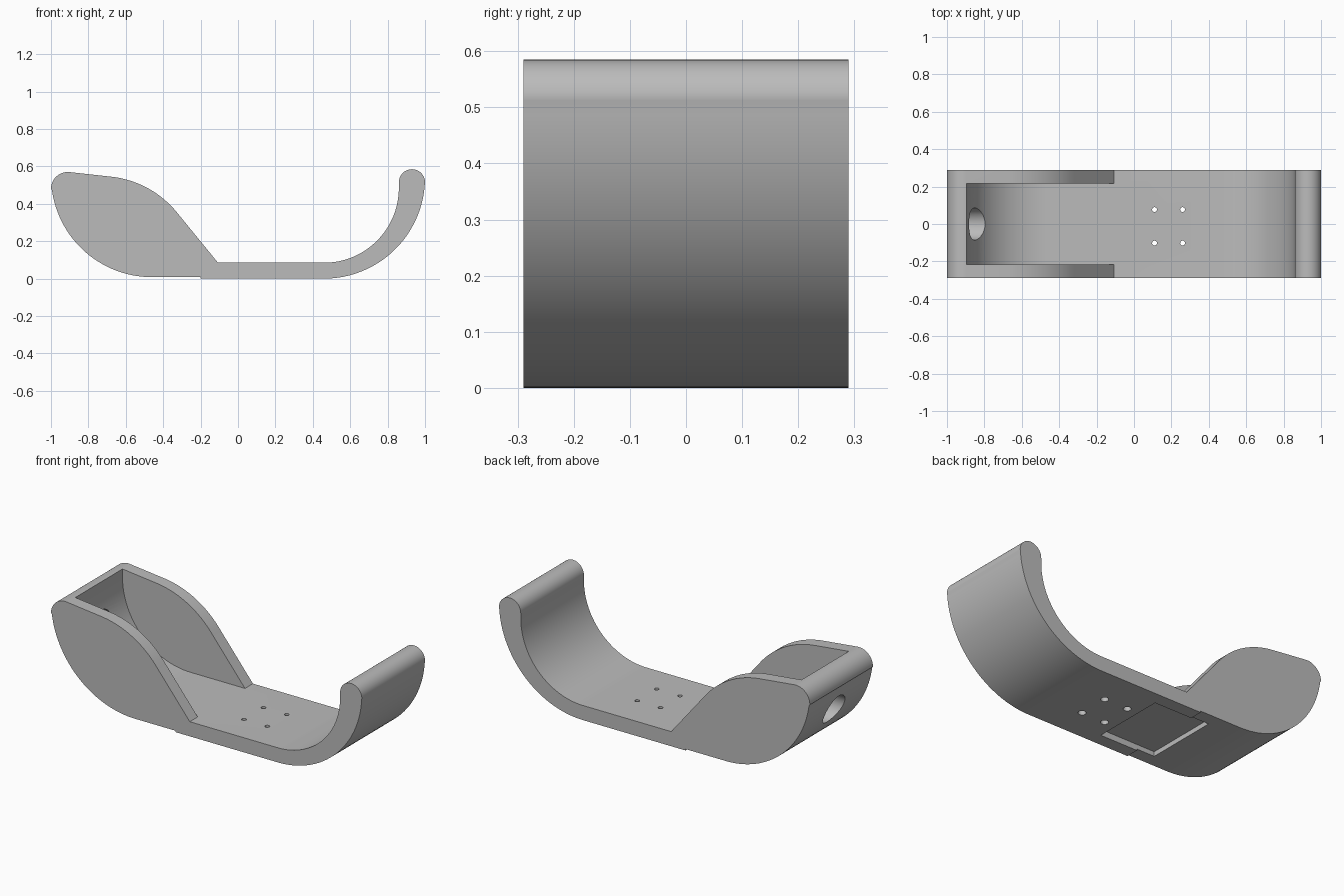
import bpy
import bmesh
from math import cos, sin, radians, pi

cube = bpy.data.objects.get("Cube")
if cube:
    bpy.data.objects.remove(cube, do_unlink=True)

HALF_WIDTH = 0.29

grey = bpy.data.materials.new("plain grey")
grey.use_nodes = True
COLOUR = (0.5, 0.5, 0.5, 1)
grey.diffuse_color = COLOUR
grey.node_tree.nodes["Principled BSDF"].inputs["Base Color"].default_value = COLOUR


def arc(cx, cz, r, start, end, steps=24):
    """Points on an arc in the xz plane, angles in degrees."""
    angles = [radians(start + (end - start) * i / steps) for i in range(steps + 1)]
    return [(cx + r * cos(a), cz + r * sin(a)) for a in angles]


def finish(name, bm):
    bmesh.ops.recalc_face_normals(bm, faces=bm.faces)
    mesh = bpy.data.meshes.new(name)
    bm.to_mesh(mesh)
    bm.free()
    mesh.materials.append(grey)
    obj = bpy.data.objects.new(name, mesh)
    bpy.context.collection.objects.link(obj)
    return obj


def prism(name, profile, y0, y1):
    """Extrude an xz profile along y."""
    bm = bmesh.new()
    face = bm.faces.new([bm.verts.new((x, y0, z)) for x, z in profile])
    grown = bmesh.ops.extrude_face_region(bm, geom=[face])["geom"]
    verts = [v for v in grown if isinstance(v, bmesh.types.BMVert)]
    bmesh.ops.translate(bm, verts=verts, vec=(0, y1 - y0, 0))
    return finish(name, bm)


def cylinder(name, centre, radius, depth, sides=32, along_x=False):
    bm = bmesh.new()
    bmesh.ops.create_cone(bm, cap_ends=True, segments=sides,
                          radius1=radius, radius2=radius, depth=depth)
    obj = finish(name, bm)
    obj.location = centre
    if along_x:
        obj.rotation_euler.y = pi / 2
    return obj


def cut(target, cutter):
    cutter.hide_render = True
    bpy.context.view_layer.update()
    mod = target.modifiers.new(cutter.name, "BOOLEAN")
    mod.operation = "DIFFERENCE"
    mod.solver = "EXACT"
    mod.object = cutter
    bpy.ops.object.select_all(action="DESELECT")
    target.select_set(True)
    bpy.context.view_layer.objects.active = target
    bpy.ops.object.modifier_apply(modifier=mod.name)
    bpy.data.objects.remove(cutter, do_unlink=True)


# Whole side outline: left bowl, flat base, right scoop, floor, sloping cheek
outline = (
    arc(-0.46, 0.548, 0.54, 188, 270, 32)
    + [(-0.2, 0.008), (-0.2, 0)]
    + arc(0.46, 0.54, 0.54, -90, -3, 32)
    + arc(0.93, 0.515, 0.07, 0, 180, 20)
    + arc(0.46, 0.485, 0.4, 0, -90, 32)
    + [(-0.107, 0.085)]
    + arc(-0.735, 0.021, 0.527, 38, 84, 20)
    + arc(-0.91, 0.48, 0.09, 84, 180, 14)
)
body = prism("cradle_body", outline, -HALF_WIDTH, HALF_WIDTH)

# Hollow between the two cheeks
hollow = arc(-0.46, 0.52, 0.435, 180, 270, 32) + [(0, 0.085), (0, 0.8), (-0.895, 0.8)]
cut(body, prism("cheek_hollow", hollow, -0.217, 0.217))

# Round opening through the end wall
cut(body, cylinder("end_opening", (-0.9, 0, 0.33), 0.086, 0.4, 48, along_x=True))

# Four screw holes, wider at the underside
for x in (0.11, 0.26):
    for y in (-0.102, 0.077):
        cut(body, cylinder("screw_hole", (x, y, 0.05), 0.013, 0.3, 20))
        cut(body, cylinder("screw_head", (x, y, 0), 0.021, 0.06, 20))

# Shallow rectangular recess underneath
recess = [(-0.315, -0.1), (0.04, -0.1), (0.04, 0.035), (-0.315, 0.035)]
cut(body, prism("base_recess", recess, -0.215, 0.215))

# Smooth curves with crisp edges
bpy.ops.object.select_all(action="DESELECT")
body.select_set(True)
bpy.context.view_layer.objects.active = body
bpy.ops.object.shade_smooth_by_angle(angle=radians(25))
